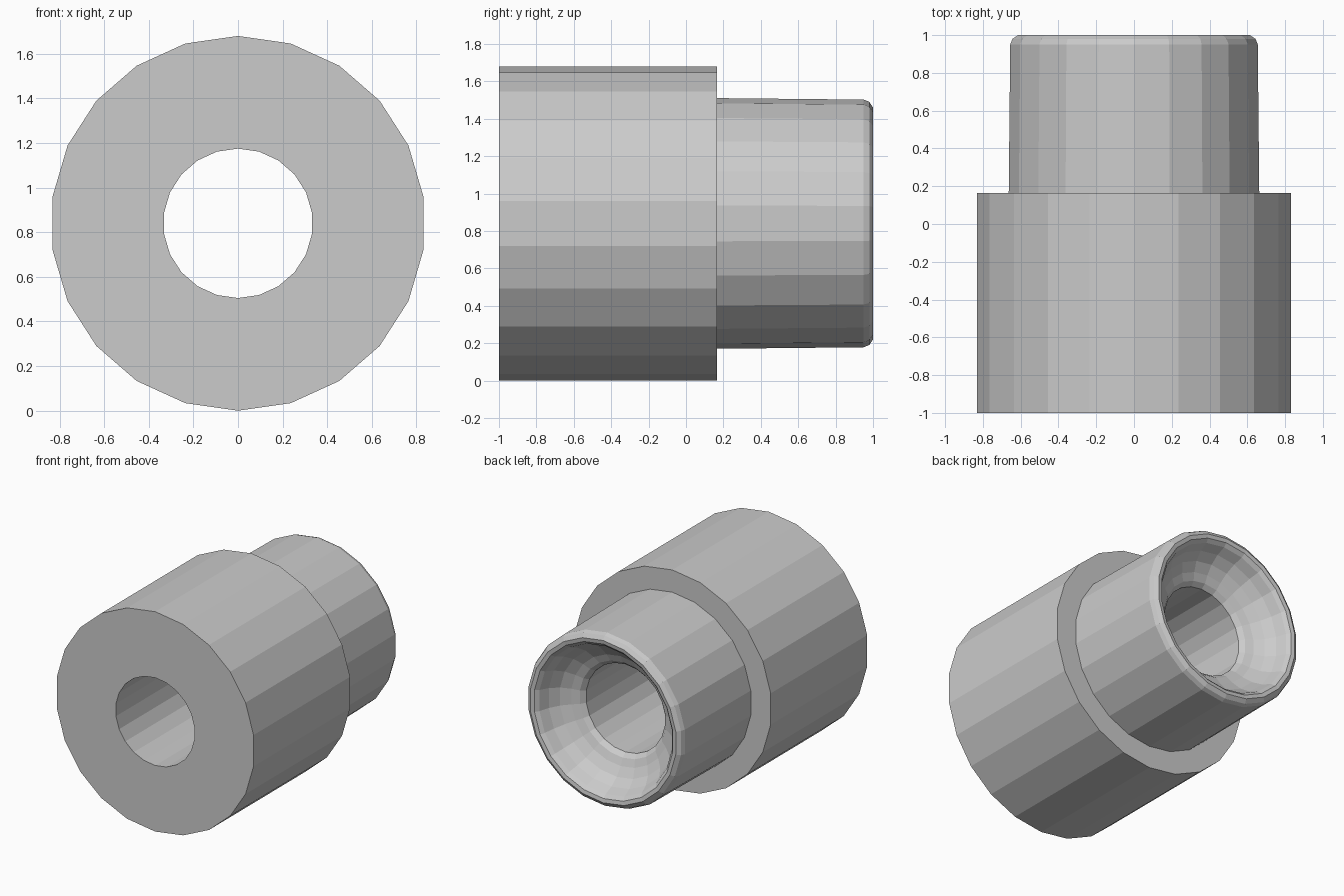
import bpy, bmesh
from math import sin, cos, pi

if "Cube" in bpy.data.objects:
    bpy.data.objects.remove(bpy.data.objects["Cube"])

SIDES = 22
CENTRE_Z = 0.84

# closed profile (radius, y): collar, neck, rounded lip, flared cup, bore
profile = [
    (0.335, -1.0), (0.84, -1.0), (0.84, 0.165), (0.67, 0.165),
    (0.662, 0.95), (0.65, 0.98), (0.62, 1.0), (0.59, 0.995), (0.565, 0.97),
    (0.535, 0.90), (0.485, 0.835), (0.42, 0.79), (0.365, 0.765), (0.335, 0.73),
]

# revolve the profile around the lengthwise axis
bm = bmesh.new()
rings = []
for r, y in profile:
    rings.append([bm.verts.new((r * sin(2 * pi * i / SIDES), y,
                                CENTRE_Z + r * cos(2 * pi * i / SIDES)))
                  for i in range(SIDES)])
for k, a in enumerate(rings):
    b = rings[(k + 1) % len(rings)]
    for i in range(SIDES):
        j = (i + 1) % SIDES
        bm.faces.new((a[i], a[j], b[j], b[i]))
bmesh.ops.recalc_face_normals(bm, faces=bm.faces)

mesh = bpy.data.meshes.new("stepped_sleeve")
bm.to_mesh(mesh)
bm.free()
bpy.context.collection.objects.link(bpy.data.objects.new("stepped_sleeve", mesh))
